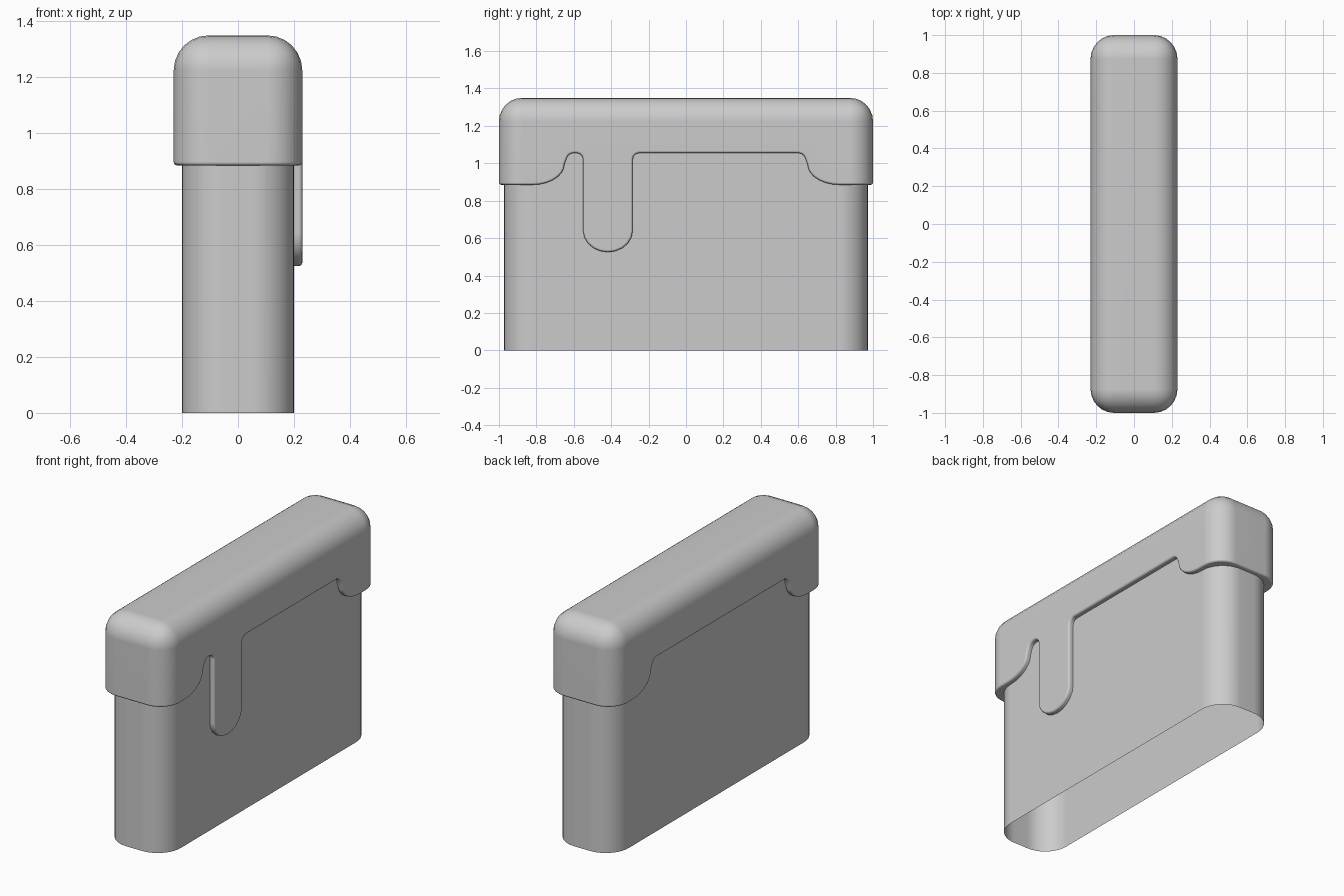
import bpy, bmesh, math

if "Cube" in bpy.data.objects:
    bpy.data.objects.remove(bpy.data.objects["Cube"])


def finish(name, bm, helper=False):
    bmesh.ops.recalc_face_normals(bm, faces=bm.faces[:])
    me = bpy.data.meshes.new(name)
    bm.to_mesh(me)
    bm.free()
    ob = bpy.data.objects.new(name, me)
    bpy.context.collection.objects.link(ob)
    ob.hide_render = helper
    return ob


def rounded_box(name, hx, hy, z0, z1, r, round_top, segs, helper=False):
    bm = bmesh.new()
    bmesh.ops.create_cube(bm, size=2)
    for v in bm.verts:
        v.co = (v.co.x * hx, v.co.y * hy, z0 if v.co.z < 0 else z1)
    edges = []
    for e in bm.edges:
        a, b = e.verts
        vertical = abs(a.co.z - b.co.z) > 0.01
        top = min(a.co.z, b.co.z) > z1 - 0.01
        if vertical or (top and round_top):
            edges.append(e)
    bmesh.ops.bevel(bm, geom=edges, offset=r, segments=segs, profile=0.5,
                    affect='EDGES')
    return finish(name, bm, helper)


def prism(name, outline, x0, x1):
    bm = bmesh.new()
    f = bm.faces.new([bm.verts.new((x0, y, z)) for y, z in outline])
    ext = bmesh.ops.extrude_face_region(bm, geom=[f])
    for v in ext['geom']:
        if isinstance(v, bmesh.types.BMVert):
            v.co.x = x1
    return finish(name, bm, True)


def arc(cy, cz, ry, rz, a0, a1, n):
    return [(cy + ry * math.cos(math.radians(a0 + (a1 - a0) * i / n)),
             cz + rz * math.sin(math.radians(a0 + (a1 - a0) * i / n)))
            for i in range(n + 1)]


LOW, HIGH = 0.885, 1.055
# scalloped lid edge at the +y end, read from the middle outwards
scallop = (arc(0.60, HIGH - 0.04, 0.04, 0.04, 90, 15, 3)
           + arc(0.82, LOW + 0.11, 0.17, 0.11, 180, 270, 7)
           + [(1.2, LOW)])
mirrored = [(-y, z) for y, z in reversed(scallop)]
# strap hanging down on the +x side
strap = (arc(-0.585, HIGH - 0.035, 0.035, 0.035, 90, 0, 3)
         + arc(-0.4175, 0.64, 0.1325, 0.115, 180, 360, 10)
         + arc(-0.25, HIGH - 0.035, 0.035, 0.035, 180, 90, 3))
base = [(1.2, 0.2), (-1.2, 0.2)]

cut_left = prism("lid_cutter_left", mirrored + scallop + base, -0.5, 0.1)
cut_right = prism("lid_cutter_right", mirrored + strap + scallop + base, 0.0, 0.5)

# body sleeve, joined into the lid below
body = rounded_box("body_sleeve", 0.2, 0.972, 0.0, 1.18, 0.15, False, 10, True)

# lid with scalloped edge and strap, merged with the body
case = rounded_box("lidded_case", 0.23, 1.0, 0.4, 1.35, 0.125, True, 6)


def boolean(op, other):
    m = case.modifiers.new(op.lower(), 'BOOLEAN')
    m.operation, m.solver, m.object = op, 'EXACT', other


boolean('DIFFERENCE', cut_left)
boolean('DIFFERENCE', cut_right)
bev = case.modifiers.new("soft_rim", 'BEVEL')
bev.width, bev.segments = 0.012, 3
bev.limit_method, bev.angle_limit = 'ANGLE', math.radians(55)
bev.use_clamp_overlap = False
boolean('UNION', body)

# bake the modifiers and open the bottom
dg = bpy.context.evaluated_depsgraph_get()
me = bpy.data.meshes.new_from_object(case.evaluated_get(dg))
case.modifiers.clear()
case.data = me
bm = bmesh.new()
bm.from_mesh(me)
floor = [f for f in bm.faces if all(v.co.z < 1e-4 for v in f.verts)]
bmesh.ops.delete(bm, geom=floor, context='FACES')
bm.to_mesh(me)
bm.free()
for helper in (cut_left, cut_right, body):
    bpy.data.objects.remove(helper)

# smooth shading
bpy.context.view_layer.objects.active = case
case.select_set(True)
bpy.ops.object.shade_smooth_by_angle(angle=math.radians(40))
wn = case.modifiers.new("weighted_normals", 'WEIGHTED_NORMAL')
wn.keep_sharp = True
